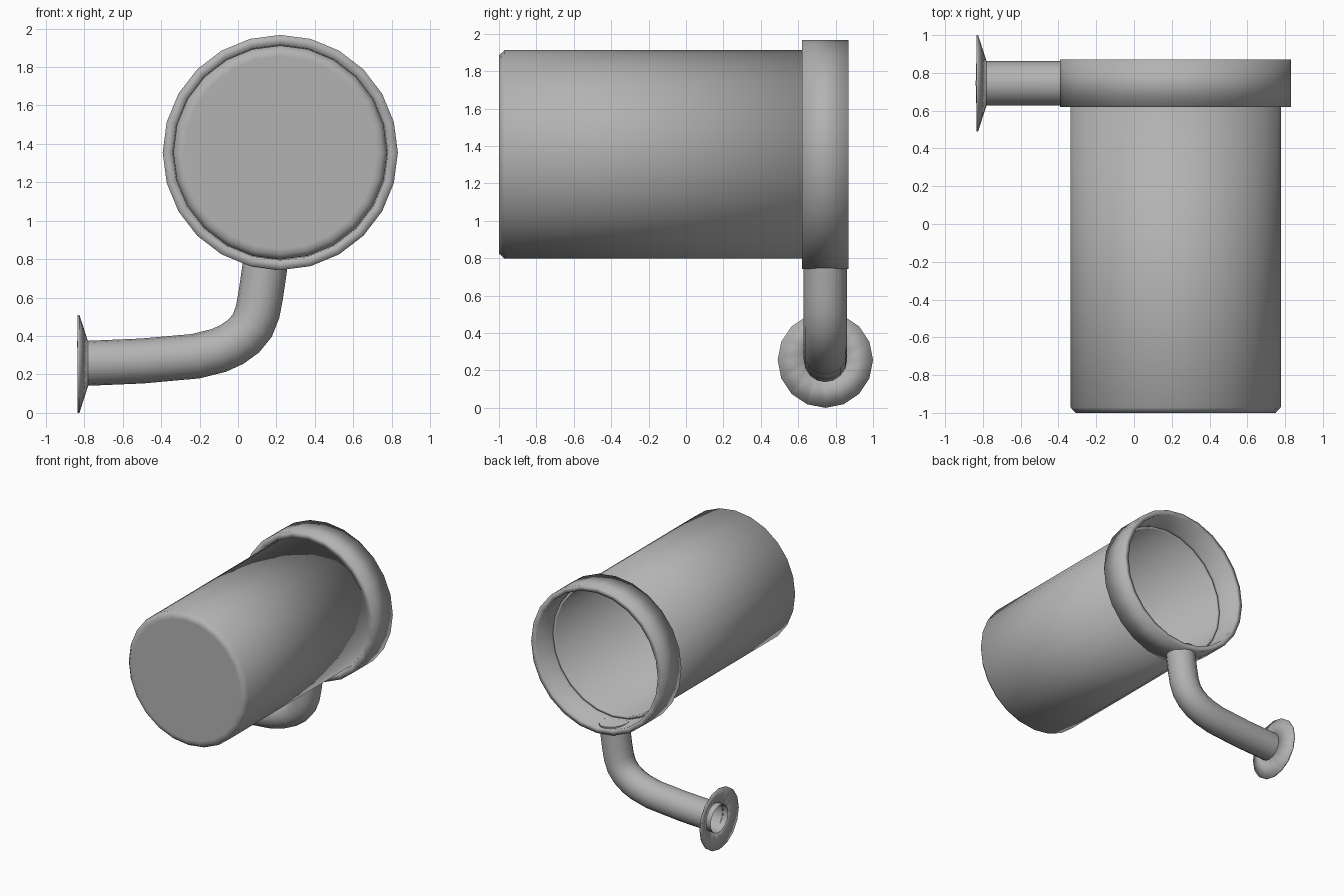
import bpy
import bmesh
import math
from mathutils import Matrix, Vector

cube = bpy.data.objects.get("Cube")
if cube:
    bpy.data.objects.remove(cube, do_unlink=True)

# Single grey finish
grey = bpy.data.materials.new("grey")
grey.use_nodes = True
colour = (0.45, 0.45, 0.45, 1)
grey.diffuse_color = colour
grey.node_tree.nodes["Principled BSDF"].inputs["Base Color"].default_value = colour


def lathe(name, profile, sides, centre, axis, closed=False):
    """Revolve (radius, offset) points around an axis through centre."""
    side = Vector((0, 0, 1))
    bm = bmesh.new()
    rows = []
    for radius, offset in profile:
        base = Vector(centre) + axis * offset
        if radius == 0:
            rows.append([bm.verts.new(base)] * sides)
            continue
        rows.append([bm.verts.new(base + Matrix.Rotation(math.tau * i / sides, 3, axis) @ side * radius)
                     for i in range(sides)])
    pairs = list(zip(rows, rows[1:]))
    if closed:
        pairs.append((rows[-1], rows[0]))
    for a, b in pairs:
        for i in range(sides):
            j = (i + 1) % sides
            corners = list(dict.fromkeys((a[i], a[j], b[j], b[i])))
            bm.faces.new(corners)
    bmesh.ops.recalc_face_normals(bm, faces=bm.faces)
    for face in bm.faces:
        face.smooth = True
    mesh = bpy.data.meshes.new(name)
    bm.to_mesh(mesh)
    bm.free()
    mesh.materials.append(grey)
    obj = bpy.data.objects.new(name, mesh)
    bpy.context.collection.objects.link(obj)
    return obj


X, Y = Vector((1, 0, 0)), Vector((0, 1, 0))
cup_centre = (0.22, 0, 1.355)
pipe_y = 0.745

# Hollow cup, closed at the front with a small chamfer
lathe("cup", [(0, -1), (0.5, -1), (0.53, -1), (0.557, -0.97), (0.557, 0.66),
              (0.535, 0.66), (0.535, -0.96), (0, -0.96)], 24, cup_centre, Y)

# Collar around the open end
lathe("collar", [(0.56, 0.62), (0.612, 0.62), (0.612, 0.87), (0.567, 0.87), (0.567, 0.7),
                 (0.553, 0.69)], 24, cup_centre, Y, closed=True)

# Flared wall flange, hollow on the wall side
lathe("wall_flange", [(0.115, -0.78), (0.255, -0.825), (0.255, -0.835), (0.115, -0.79)],
      16, (0, pipe_y, 0.255), X, closed=True)

# Bent open pipe
path = [(-0.833, 0.256), (-0.5, 0.27), (-0.22, 0.295), (-0.1, 0.325), (-0.03, 0.357),
        (0.03, 0.4), (0.075, 0.455), (0.102, 0.525), (0.118, 0.61), (0.147, 0.81)]
curve = bpy.data.curves.new("pipe", "CURVE")
curve.dimensions = "3D"
curve.bevel_depth = 0.117
curve.bevel_resolution = 6
spline = curve.splines.new("POLY")
spline.points.add(len(path) - 1)
for point, (x, z) in zip(spline.points, path):
    point.co = (x, pipe_y, z, 1)
spline.use_smooth = True
curve.materials.append(grey)
pipe = bpy.data.objects.new("pipe", curve)
bpy.context.collection.objects.link(pipe)
bpy.ops.object.select_all(action="DESELECT")
pipe.select_set(True)
bpy.context.view_layer.objects.active = pipe
bpy.ops.object.convert(target="MESH")
